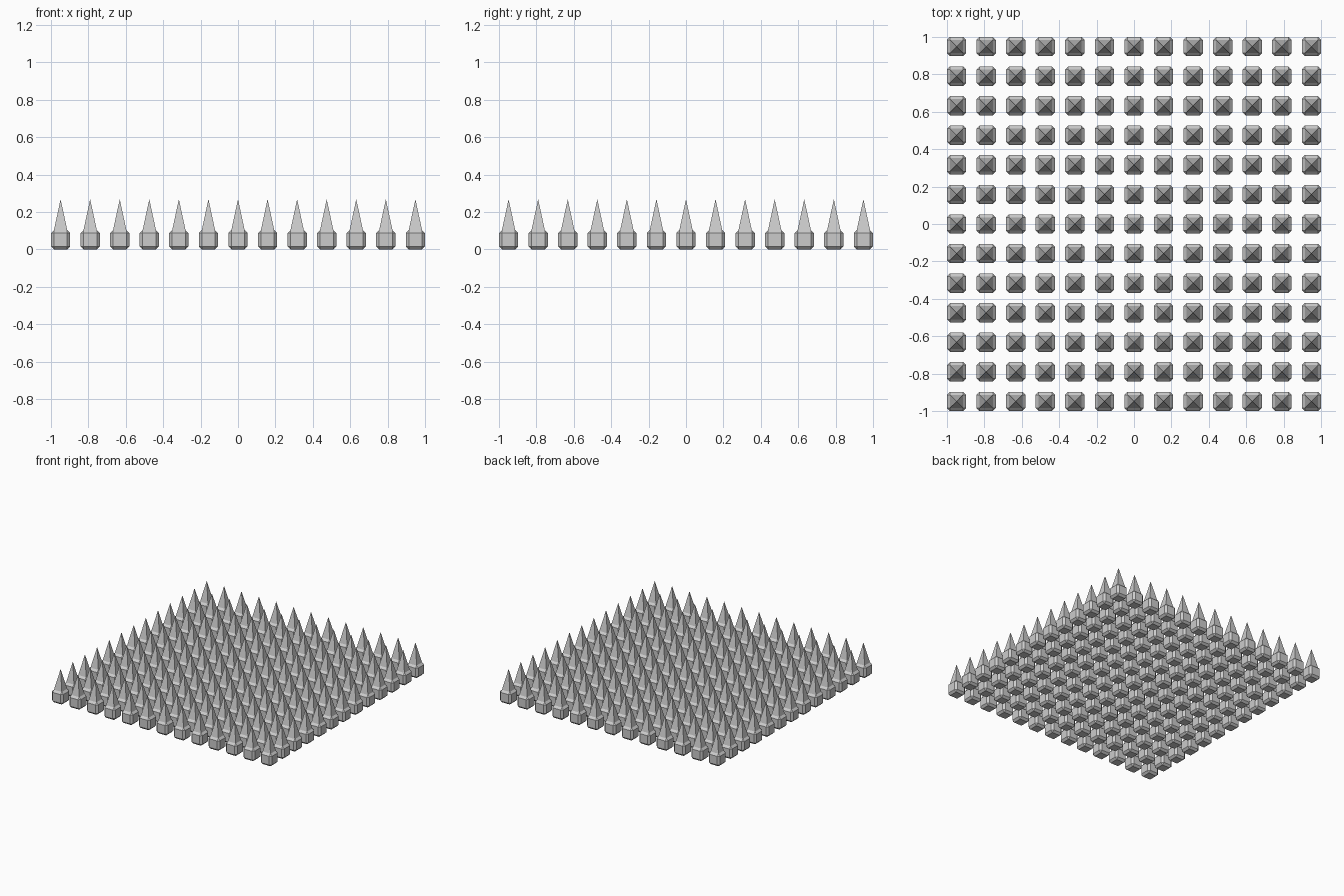
import bpy, bmesh

if "Cube" in bpy.data.objects:
    bpy.data.objects.remove(bpy.data.objects["Cube"])

N = 13          # studs per side
W = 0.103       # width of a stud's cube base
BEVEL = 0.016   # chamfer on the cube
TIP = 0.268     # height of the spike tip
START = -1 + W / 2
STEP = -2 * START / (N - 1)

# one stud: chamfered cube whose top face rises to a four-sided spike
bm = bmesh.new()
bmesh.ops.create_cube(bm, size=W)
bmesh.ops.bevel(bm, geom=bm.edges[:], offset=BEVEL, offset_type='OFFSET',
                segments=1, profile=0.5, affect='EDGES')
bmesh.ops.translate(bm, verts=bm.verts, vec=(0, 0, W / 2))
bm.normal_update()
top = max(bm.faces, key=lambda f: f.calc_center_median().z)
tip = bmesh.ops.poke(bm, faces=[top])["verts"][0]
tip.co = (0, 0, TIP)
bmesh.ops.recalc_face_normals(bm, faces=bm.faces[:])

mesh = bpy.data.meshes.new("spike_field")
bm.to_mesh(mesh)
bm.free()
field = bpy.data.objects.new("spike_field", mesh)
bpy.context.collection.objects.link(field)
field.location = (START, START, 0)

# repeat the stud in rows and columns
for name, offset in (("columns", (STEP, 0, 0)), ("rows", (0, STEP, 0))):
    array = field.modifiers.new(name, 'ARRAY')
    array.count = N
    array.use_relative_offset = False
    array.use_constant_offset = True
    array.constant_offset_displace = offset
